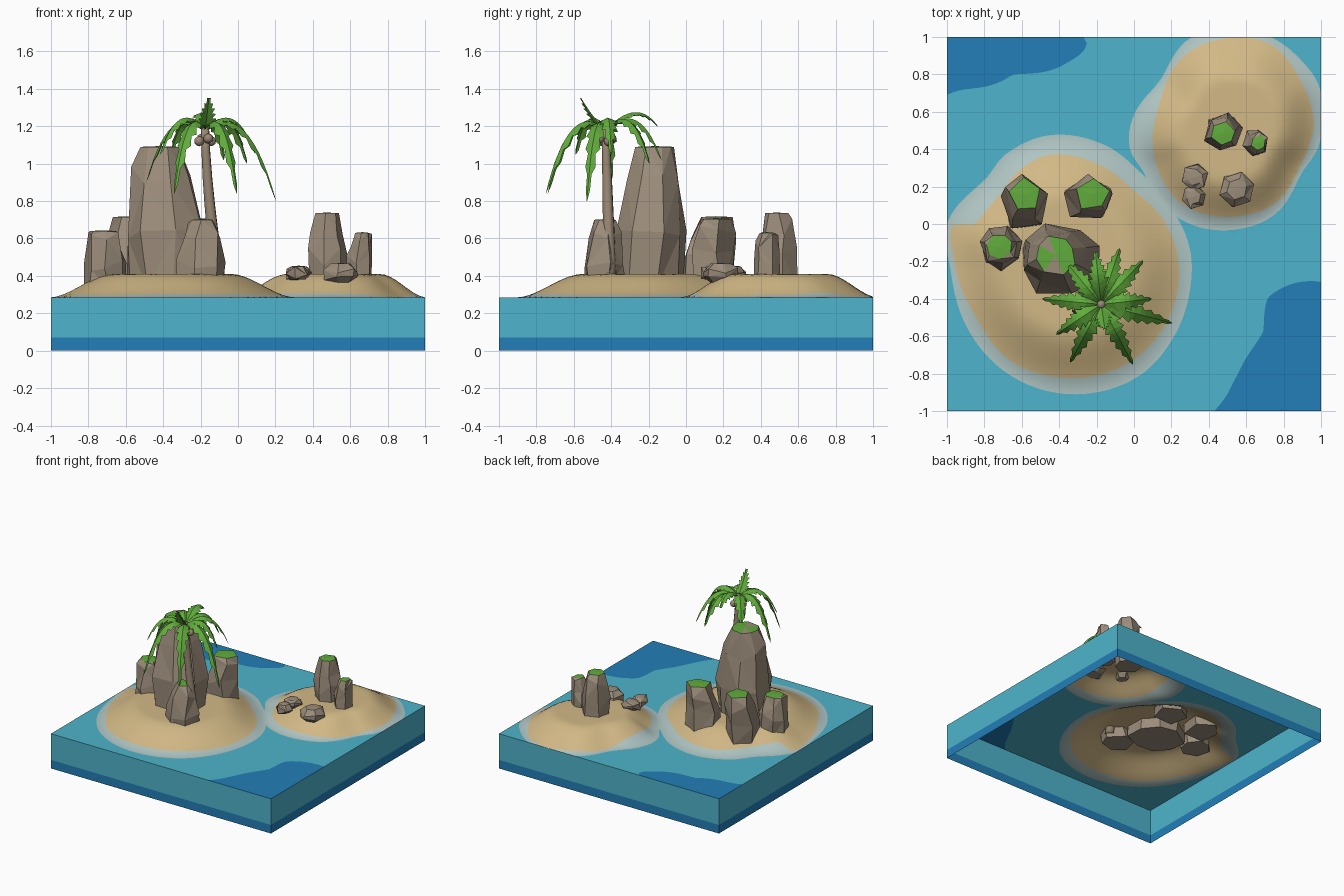
import bpy, bmesh, math, random
from mathutils import Vector

if "Cube" in bpy.data.objects:
    bpy.data.objects.remove(bpy.data.objects["Cube"])

random.seed(4)

def mat(name, r, g, b):
    m = bpy.data.materials.new(name)
    lin = [((c / 255 + 0.055) / 1.055) ** 2.4 for c in (r, g, b)]
    m.diffuse_color = (*lin, 1)
    m.use_nodes = True
    m.node_tree.nodes["Principled BSDF"].inputs["Base Color"].default_value = m.diffuse_color
    return m

SHALLOW = mat("shallow_water", 78, 180, 204)
DEEP = mat("deep_water", 34, 126, 184)
FOAM = mat("foam", 176, 198, 196)
SAND = mat("sand", 210, 185, 134)
ROCK = mat("rock", 156, 141, 123)
GREEN = mat("green", 97, 172, 60)
BARK = mat("bark", 154, 136, 116)

def finish(bm, name, mats, smooth=False):
    me = bpy.data.meshes.new(name)
    bm.to_mesh(me)
    bm.free()
    for m in mats:
        me.materials.append(m)
    for p in me.polygons:
        p.use_smooth = smooth
    ob = bpy.data.objects.new(name, me)
    bpy.context.collection.objects.link(ob)
    return ob

# Outlines as polar functions around a centre: value > 0 inside
def outline(cx, cy, pts):
    tab = sorted((math.atan2(y - cy, x - cx) % math.tau, math.hypot(x - cx, y - cy)) for x, y in pts)
    n = len(tab)

    def radius(x, y):
        a = math.atan2(y - cy, x - cx) % math.tau
        i = max((k for k in range(n) if tab[k][0] <= a), default=n - 1)
        a0, a1 = tab[i][0], tab[(i + 1) % n][0]
        s = ((a - a0) % math.tau) / max((a1 - a0) % math.tau, 1e-6)
        p = [tab[(i + k) % n][1] for k in (-1, 0, 1, 2)]
        return p[1] + 0.5 * s * (p[2] - p[0] + s * (2*p[0] - 5*p[1] + 4*p[2] - p[3]
                                 + s * (3*(p[1] - p[2]) + p[3] - p[0])))

    def f(x, y):
        return 1 - math.hypot(x - cx, y - cy) / radius(x, y)
    return f

foam_a = outline(-.36, -.22, [(-.45, .475), (-.13, .41), (.03, .28), (.19, .10), (.30, -.14), (.30, -.35),
    (.22, -.59), (.03, -.81), (-.34, -.91), (-.66, -.81), (-.9, -.54), (-.98, -.25), (-1.0, 0), (-.8, .235), (-.69, .37)])
sand_a = outline(-.36, -.22, [(-.45, .37), (-.18, .315), (0, .18), (.165, .01), (.235, -.19), (.22, -.41),
    (.085, -.65), (-.13, -.79), (-.4, -.82), (-.66, -.73), (-.85, -.49), (-.96, -.19), (-.97, -.01), (-.85, 0),
    (-.72, .155), (-.61, .29)])
foam_b = outline(.53, .5, [(.31, 1), (.14, .77), (-.01, .555), (-.02, .395), (.05, .28), (.18, .08), (.3, 0),
    (.54, -.03), (.75, .05), (.89, .26), (.98, .4), (1.01, .6), (.98, .76), (.89, .88), (.73, 1), (.52, 1.03)])
sand_b = outline(.53, .5, [(.51, .995), (.27, .9), (.14, .66), (.1, .45), (.14, .26), (.27, .10), (.54, .04),
    (.75, .11), (.89, .315), (.96, .53), (.89, .77), (.73, .96)])
deep_a = outline(-1, 1, [(-.27, 1), (-.38, .85), (-.65, .80), (-1, .69)])
deep_b = outline(1, -1, [(1, -.31), (.72, -.39), (.69, -.58), (.57, -.77), (.5, -.91), (.43, -1)])

# Sea and island surface: a grid cut along every outline
SEA = 0.285
bm = bmesh.new()
bmesh.ops.create_grid(bm, x_segments=64, y_segments=64, size=1)
for f in (foam_a, sand_a, foam_b, sand_b, deep_a, deep_b):
    bmesh.ops.triangulate(bm, faces=bm.faces[:])
    val = {v: f(v.co.x, v.co.y) for v in bm.verts}
    new = []
    for e in bm.edges[:]:
        a, b = e.verts
        if val[a] * val[b] < 0:
            t = val[a] / (val[a] - val[b])
            if 0.02 < t < 0.98:
                new.append(bmesh.utils.edge_split(e, a, t)[1])
    bmesh.ops.connect_verts(bm, verts=new)
bmesh.ops.triangulate(bm, faces=bm.faces[:])
for p in bm.faces:
    x, y, _ = p.calc_center_median()
    if sand_a(x, y) > 0 or sand_b(x, y) > 0:
        p.material_index = 3
    elif foam_a(x, y) > 0 or foam_b(x, y) > 0:
        p.material_index = 2
    elif deep_a(x, y) > 0 or deep_b(x, y) > 0:
        p.material_index = 1
for v in bm.verts:
    x, y, _ = v.co
    u = min(1, max(0, foam_a(x, y), foam_b(x, y)) / 0.52)
    edge = max(abs(x), abs(y)) > 0.999
    v.co.z = SEA if edge else SEA + 0.125 * u * u * (3 - 2 * u)
finish(bm, "sea_and_islands", [SHALLOW, DEEP, FOAM, SAND], True)

# Open-bottomed side walls in two bands
bm = bmesh.new()
rings = [[bm.verts.new((x, y, z)) for x, y in ((-1, -1), (1, -1), (1, 1), (-1, 1))] for z in (0, .07, SEA)]
for k in range(2):
    for i in range(4):
        j = (i + 1) % 4
        p = bm.faces.new((rings[k][i], rings[k][j], rings[k + 1][j], rings[k + 1][i]))
        p.material_index = 1 - k
finish(bm, "sea_walls", [SHALLOW, DEEP])

# Lofted column from rings (x, y, z, rx, ry), with a fan on top
def loft(name, rings, n, mats, jitter=0.0, green=lambda i: False, smooth=False, phase=0.3):
    bm = bmesh.new()
    loops = []
    for k, (cx, cy, z, rx, ry) in enumerate(rings):
        loop = []
        for i in range(n):
            a = phase + math.tau * (i + random.uniform(-1, 1) * jitter) / n
            s = 1 + random.uniform(-1, 1) * jitter * 0.7
            dz = random.uniform(-.4, .4) * jitter if 0 < k < len(rings) - 1 else 0
            loop.append(bm.verts.new((cx + rx * s * math.cos(a), cy + ry * s * math.sin(a), z + dz)))
        loops.append(loop)
    for lo, hi in zip(loops, loops[1:]):
        for i in range(n):
            j = (i + 1) % n
            bm.faces.new((lo[i], lo[j], hi[j], hi[i]))
    bm.faces.new(loops[0][::-1])
    cx, cy, z = rings[-1][:3]
    tip = bm.verts.new((cx, cy, z + 0.004))
    for i in range(n):
        p = bm.faces.new((loops[-1][i], loops[-1][(i + 1) % n], tip))
        p.material_index = 1 if green(i) else 0
    if not smooth:
        bmesh.ops.triangulate(bm, faces=bm.faces[:])
    return finish(bm, name, mats, smooth)

# Standing rocks with mossy tops: x, y, rx, ry, top x, top y, top radius, top z, sides
def stone(name, x, y, rx, ry, tx, ty, tr, top, n, green=lambda i: True):
    h = top - 0.41
    mid = lambda t: (x + (tx - x) * t, y + (ty - y) * t)
    loft(name, [(x, y, .33, rx * .98, ry * .98), (*mid(.2), .41 + h * .28, rx, ry),
                (*mid(.8), .41 + h * .76, (rx + tr) * .53, (ry + tr) * .53), (tx, ty, top, tr, tr)],
         n, [ROCK, GREEN], 0.14, green)

stone("main_rock", -.39, -.2, .215, .195, -.42, -.165, .105, 1.09, 8, lambda i: i % 3 != 2)
stone("front_rock", -.2, -.44, .125, .12, -.19, -.43, .06, .70, 6)
stone("back_left_rock", -.59, .10, .125, .14, -.58, .155, .09, .715, 5)
stone("back_right_rock", -.255, .135, .14, .125, -.225, .16, .09, .705, 5)
stone("side_rock", -.71, -.125, .11, .12, -.72, -.12, .065, .64, 7)
stone("small_island_tall_rock", .48, .495, .105, .105, .475, .485, .06, .735, 6)
stone("small_island_short_rock", .65, .435, .07, .075, .665, .435, .038, .63, 6)

# Low boulders
for i, (x, y, r, z, h) in enumerate([(.325, .25, .072, .415, .036), (.32, .145, .064, .415, .034), (.55, .185, .095, .415, .05)]):
    loft(f"boulder_{i + 1}", [(x, y, z - h, r * .6, r * .6), (x, y, z - h * .3, r, r),
                              (x, y, z + h * .35, r, r), (x, y, z + h, r * .6, r * .6)], 6, [ROCK], 0.06)

# Palm trunk
CX, CY = -.176, -.43
trunk = []
for k in range(7):
    t = k / 6
    trunk.append((-.1 + (CX + .1) * (1 - (1 - t) ** 1.6), -.405 + (CY + .405) * t, .36 + .84 * t,
                  .037 - .015 * t, .037 - .015 * t))
loft("palm_trunk", trunk, 8, [BARK], smooth=True)

# Coconuts
for i in range(4):
    a = math.tau * i / 4 + 0.5
    bm = bmesh.new()
    bmesh.ops.create_icosphere(bm, subdivisions=2, radius=.027)
    bmesh.ops.translate(bm, verts=bm.verts[:], vec=(CX + .036 * math.cos(a), CY + .036 * math.sin(a), 1.12 + .015 * (i % 2)))
    finish(bm, f"coconut_{i + 1}", [BARK], True)

# Palm leaves: folded, saw-edged blades along a drooping curve
def leaf(name, dx, dy, tz, cz=1.36, width=.052):
    p0, p2 = Vector((CX, CY, 1.18)), Vector((CX + dx, CY + dy, tz))
    p1 = Vector((CX + dx * .6, CY + dy * .6, cz))
    side = Vector((-dy, dx, 0)).normalized()
    bm = bmesh.new()
    n, rows = 14, []
    for i in range(n + 1):
        t = i / n
        c = p0 * (1 - t) ** 2 + p1 * 2 * t * (1 - t) + p2 * t * t
        d = ((p1 - p0) * (1 - t) + (p2 - p1) * t).normalized()
        up = side.cross(d)
        up = -up if up.z < 0 else up
        w = width * min(1, .25 + 3 * t) * (1 - t ** 2.5) * (1.15 if i % 2 else .68) + .001
        fwd = d * (.02 if i % 2 else 0)
        rows.append([bm.verts.new(c + side * w * s - up * w * .45 * abs(s) + fwd * abs(s)) for s in (-1, 0, 1)])
    for a, b in zip(rows, rows[1:]):
        for k in (0, 1):
            bm.faces.new((a[k], a[k + 1], b[k + 1], b[k]))
    finish(bm, name, [GREEN])

TIPS = [(.10, .30, 1.02), (.225, .235, 1.0), (.38, -.10, .80), (.17, -.32, .84), (-.165, -.31, .84),
        (-.315, .03, .90), (-.19, .23, 1.02), (-.03, .28, 1.20), (.27, .03, 1.05), (-.24, -.16, 1.05)]
for i, (dx, dy, z) in enumerate(TIPS):
    leaf(f"palm_leaf_{i + 1}", dx, dy, z)
leaf("palm_leaf_upright", .02, -.13, 1.35, 1.26, .045)
